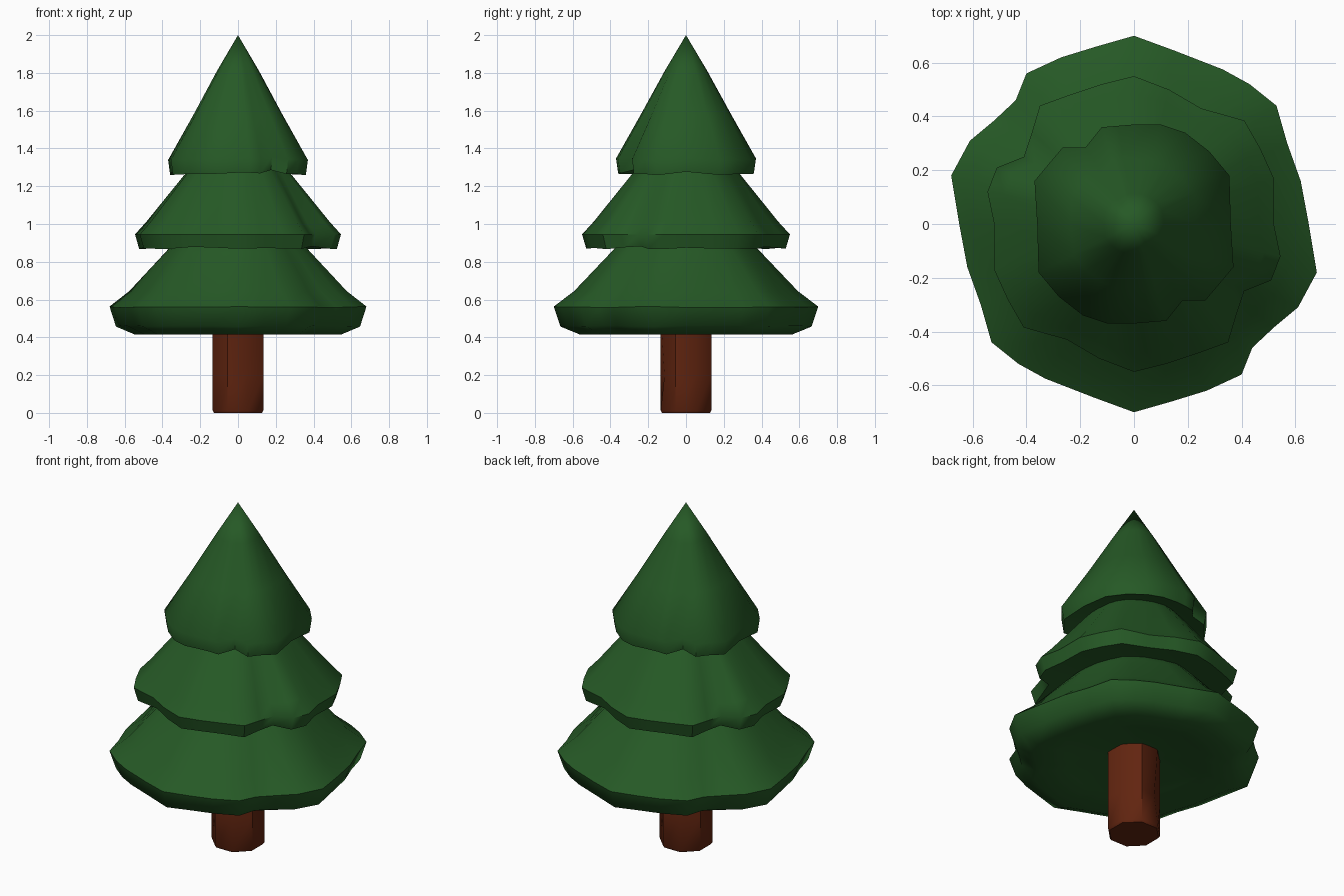
import bpy, bmesh, math

if "Cube" in bpy.data.objects:
    bpy.data.objects.remove(bpy.data.objects["Cube"])


def material(name, rgb):
    m = bpy.data.materials.new(name)
    m.diffuse_color = (*rgb, 1)
    m.use_nodes = True
    m.node_tree.nodes["Principled BSDF"].inputs["Base Color"].default_value = m.diffuse_color
    return m


GREEN = material("pine green", (0.019, 0.1, 0.019))
BROWN = material("bark brown", (0.12, 0.018, 0.005))


def finish(name, bm, mat, angle):
    bmesh.ops.recalc_face_normals(bm, faces=bm.faces)
    mesh = bpy.data.meshes.new(name)
    bm.to_mesh(mesh)
    bm.free()
    mesh.materials.append(mat)
    ob = bpy.data.objects.new(name, mesh)
    bpy.context.collection.objects.link(ob)
    bpy.ops.object.select_all(action='DESELECT')
    ob.select_set(True)
    bpy.context.view_layer.objects.active = ob
    bpy.ops.object.shade_smooth_by_angle(angle=math.radians(angle))
    return ob


def bridge(bm, a, b):
    n = len(a)
    for i in range(n):
        j = (i + 1) % n
        bm.faces.new((a[i], a[j], b[j], b[i]))


def fan(bm, ring, tip):
    for i in range(len(ring)):
        bm.faces.new((ring[i], ring[(i + 1) % len(ring)], tip))


def bough_tier(name, half, rings, bottom, top):
    """Ragged skirt: half a rim outline turned twice round the trunk.
    rings: (scale, height, raggedness, droop), from underside to top."""
    outline = half + [(-x, -y) for x, y in half]
    mean = sum(math.hypot(*p) for p in outline) / len(outline)
    bm = bmesh.new()
    loops = []
    for scale, z, ragged, droop in rings:
        loop = []
        for x, y in outline:
            r = math.hypot(x, y)
            k = scale * (ragged + (1 - ragged) * mean / r)
            loop.append(bm.verts.new((x * k, y * k, z - droop * (r / mean - 1))))
        loops.append(loop)
    for a, b in zip(loops, loops[1:]):
        bridge(bm, a, b)
    fan(bm, loops[0], bm.verts.new((0, 0, bottom)))
    fan(bm, loops[-1], bm.verts.new((0, 0, top)))
    return finish(name, bm, GREEN, 50)


# Lower boughs
bough_tier("lower_boughs",
           [(0, .70), (-.14, .66), (-.27, .62), (-.40, .56), (-.44, .46),
            (-.52, .385), (-.61, .31), (-.68, .18), (-.65, 0), (-.62, -.16),
            (-.57, -.30), (-.53, -.44), (-.43, -.52), (-.33, -.575), (-.15, -.645)],
           [(.55, .45, .8, 0), (.80, .415, 1, .02), (.95, .46, 1, .06), (1, .56, 1, -.06),
            (.85, .64, .9, -.1), (.58, .85, .5, 0), (.4, .98, .2, 0)], .5, 1.1)

# Middle boughs
bough_tier("middle_boughs",
           [(0, .55), (-.12, .52), (-.24, .48), (-.35, .44), (-.38, .34), (-.41, .25),
            (-.51, .21), (-.545, .12), (-.52, 0), (-.52, -.17), (-.47, -.28),
            (-.41, -.385), (-.25, -.43), (-.13, -.50)],
           [(.6, .90, .8, 0), (.96, .872, 1, .1), (1, .945, 1, 0),
            (.89, 1.01, .9, -.1), (.52, 1.27, .4, 0), (.3, 1.4, .2, 0)], .92, 1.5)

# Crown
bough_tier("crown",
           [(0, .37), (-.06, .365), (-.12, .36), (-.18, .285), (-.265, .285), (-.32, .22),
            (-.37, .16), (-.36, 0), (-.355, -.18), (-.28, -.27), (-.19, -.34), (-.10, -.37)],
           [(.6, 1.31, .8, 0), (.97, 1.268, 1, .16), (1, 1.345, 1, .1),
            (.64, 1.58, .65, 0), (.3, 1.81, .4, 0)], 1.33, 2.0)

# Trunk: octagonal, bevelled foot, small hollow in the bark
bm = bmesh.new()
loops = []
for r, z in ((.137, 0), (.145, .012), (.145, .2), (.145, .52)):
    loops.append([bm.verts.new((r * math.cos(a), r * math.sin(a), z))
                  for a in (math.radians(22.5 + 45 * i) for i in range(8))])
for i in (6, 2):
    loops[2][i].co.x *= .8
    loops[2][i].co.y *= .85
for a, b in zip(loops, loops[1:]):
    bridge(bm, a, b)
bm.faces.new(loops[0])
bm.faces.new(loops[-1])
finish("trunk", bm, BROWN, 50)
